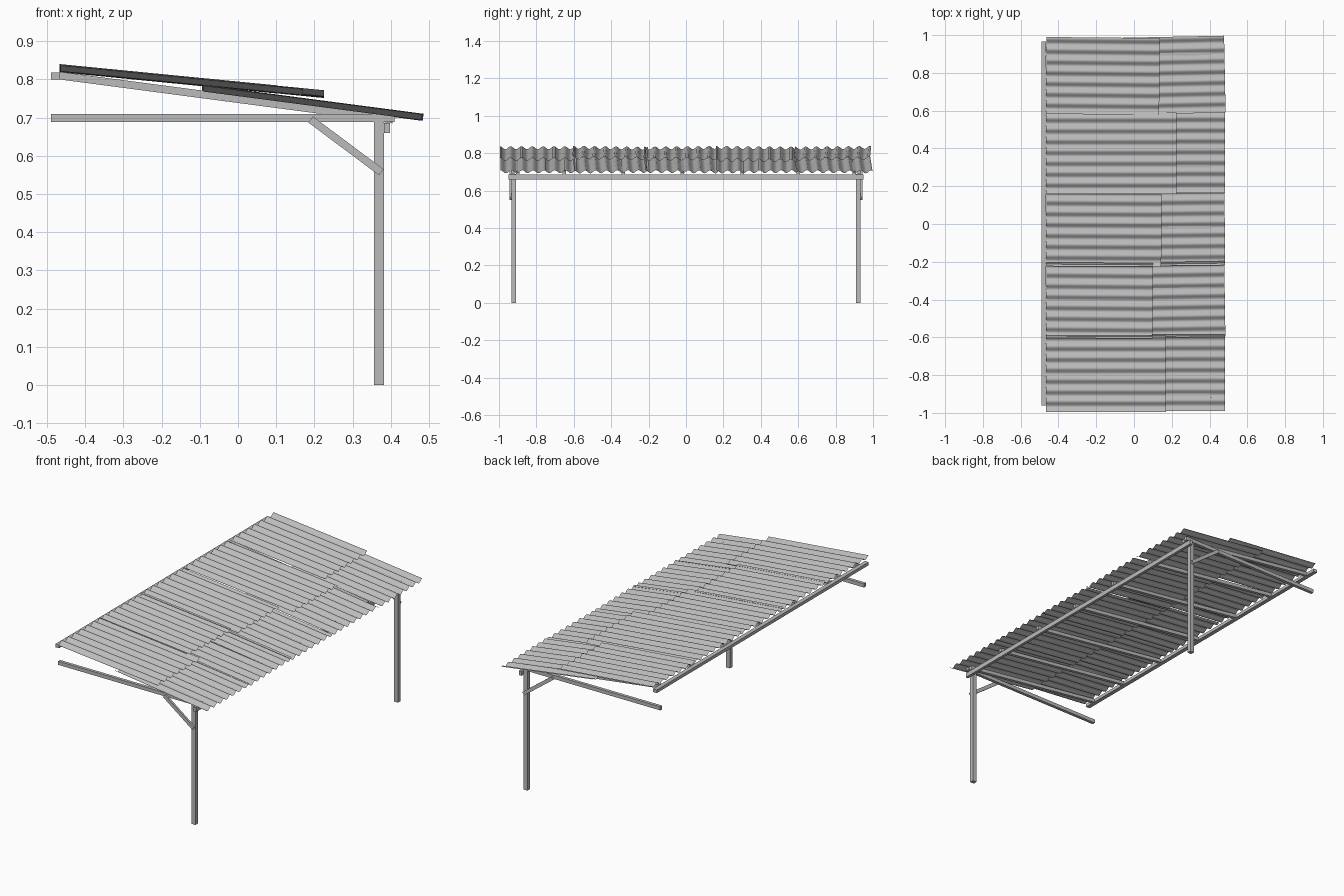
import bpy, math
from mathutils import Vector, Matrix

cube = bpy.data.objects.get("Cube")
if cube:
    bpy.data.objects.remove(cube, do_unlink=True)


def make_material(name, value):
    mat = bpy.data.materials.new(name)
    mat.use_nodes = True
    colour = (value, value, value, 1)
    mat.diffuse_color = colour
    mat.node_tree.nodes["Principled BSDF"].inputs["Base Color"].default_value = colour
    return mat


grey = make_material("plain grey", 0.5)


def add_mesh(name, verts, faces):
    mesh = bpy.data.meshes.new(name)
    mesh.from_pydata(verts, [], faces)
    mesh.materials.append(grey)
    obj = bpy.data.objects.new(name, mesh)
    bpy.context.collection.objects.link(obj)
    return obj


def beam(name, start, end, width, depth):
    """Square-ended timber between two points; width lies across, depth in the xz plane."""
    a, b = Vector(start), Vector(end)
    bpy.ops.mesh.primitive_cube_add(size=1)
    obj = bpy.context.object
    obj.name = name
    along = (b - a).normalized()
    side = Vector((1, 0, 0)) if abs(along.y) > 0.9 else Vector((0, 1, 0))
    up = along.cross(side)
    basis = Matrix((along, side, up)).transposed().to_4x4()
    size = Matrix.Diagonal(((b - a).length, width, depth, 1))
    obj.data.transform(Matrix.Translation((a + b) / 2) @ basis @ size)
    if obj.data.polygons and (basis.determinant() < 0):
        obj.data.flip_normals()
    obj.data.materials.append(grey)
    return obj


# Posts, tie beams and diagonal braces at both ends
for end_name, s in (("front", -1), ("back", 1)):
    beam(end_name + "_post", (0.369, s * 0.92, 0), (0.369, s * 0.92, 0.69), 0.024, 0.025)
    beam(end_name + "_tie_beam", (-0.49, s * 0.925, 0.699), (0.41, s * 0.925, 0.699), 0.018, 0.021)
    beam(end_name + "_brace", (0.19, s * 0.938, 0.695), (0.375, s * 0.938, 0.557), 0.012, 0.02)

# Long beams along the low and high edges
beam("low_edge_beam", (0.39, -0.95, 0.673), (0.39, 0.95, 0.673), 0.016, 0.026)
beam("high_edge_beam", (-0.478, -0.96, 0.809), (-0.478, 0.965, 0.809), 0.024, 0.018)

# Sloping rafters
for i, y in enumerate((-0.9, -0.65, -0.335, -0.02, 0.3, 0.6, 0.9)):
    beam(f"rafter_{i + 1}", (-0.468, y, 0.81), (0.405, y, 0.695), 0.018, 0.02)


PERIOD, STEPS, WAVE = 0.0575, 8, 0.008


def sheet(name, x0, x1, y0, y1, z0, z1, yaw=0.0, roll=0.0):
    """Corrugated sheet, ridges along x, turned by small angles for a hand-laid look."""
    count = round((y1 - y0) / PERIOD * STEPS)
    yc, xc = (y0 + y1) / 2, (x0 + x1) / 2
    verts = []
    for i in range(count + 1):
        y = y0 + (y1 - y0) * i / count
        h = WAVE * math.cos(2 * math.pi * i / STEPS) + roll * (y - yc)
        for x, z in ((x0, z0), (x1, z1)):
            verts.append((x - yaw * (y - yc), y + yaw * (x - xc), z + h))
    faces = [(2 * i, 2 * i + 1, 2 * i + 3, 2 * i + 2) for i in range(count)]
    obj = add_mesh(name, verts, faces)
    obj.data.shade_smooth()
    return obj


# Upper and lower rows of roofing: y start, y end, upper row's low edge, yaws, roll
rows = (
    (-0.995, -0.59, 0.17, 0.0, 0.0, 0.0),
    (-0.605, -0.205, 0.10, -0.008, 0.015, -0.015),
    (-0.225, 0.165, 0.145, -0.005, 0.01, 0.01),
    (0.16, 0.59, 0.225, 0.0, 0.0, -0.01),
    (0.58, 0.987, 0.135, -0.01, 0.02, 0.01),
)
for i, (y0, y1, low, yaw_up, yaw_low, roll) in enumerate(rows):
    slope = 0.098
    sheet(f"upper_roof_sheet_{i + 1}", -0.465, low, y0, y1,
          0.829, 0.829 - slope * (low + 0.465), yaw_up, roll)
    sheet(f"lower_roof_sheet_{i + 1}", -0.09, 0.481, y0 + 0.004, y1 + 0.004,
          0.776, 0.701, yaw_low, -roll / 2)
